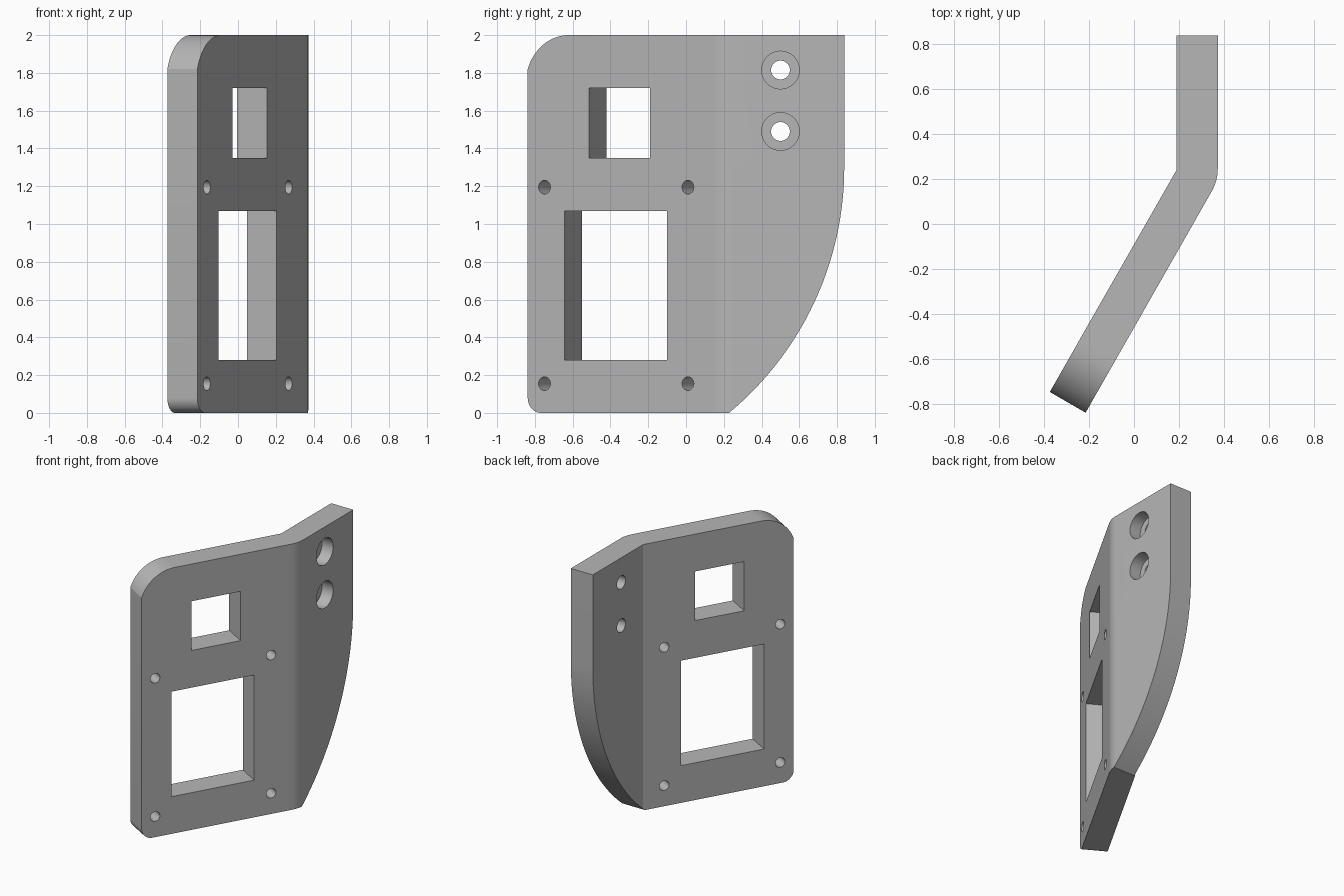
import bpy
import bmesh
from math import cos, sin, pi, radians
from mathutils import Vector

if "Cube" in bpy.data.objects:
    bpy.data.objects.remove(bpy.data.objects["Cube"], do_unlink=True)

grey = bpy.data.materials.new("plain grey")
grey.use_nodes = True
grey.diffuse_color = (0.47, 0.47, 0.47, 1)
grey.node_tree.nodes["Principled BSDF"].inputs["Base Color"].default_value = (0.47, 0.47, 0.47, 1)


def arc(cx, cy, r, a0, a1, steps):
    """Points on a circular arc, angles in radians."""
    angles = [a0 + (a1 - a0) * i / steps for i in range(steps + 1)]
    return [(cx + r * cos(a), cy + r * sin(a)) for a in angles]


def circle(cx, cy, r):
    return arc(cx, cy, r, 0, 2 * pi, 32)[:-1]


def rect(u0, u1, v0, v1):
    return [(u0, v0), (u1, v0), (u1, v1), (u0, v1)]


def prism(name, points, origin, u, v, w, w0, w1):
    """Extrude a flat outline lying in the u-v plane from w0 to w1 along w."""
    bm = bmesh.new()
    face = bm.faces.new([bm.verts.new(origin + u * a + v * b + w * w0) for a, b in points])
    moved = bmesh.ops.extrude_face_region(bm, geom=[face])["geom"]
    verts = [g for g in moved if isinstance(g, bmesh.types.BMVert)]
    bmesh.ops.translate(bm, verts=verts, vec=w * (w1 - w0))
    bmesh.ops.recalc_face_normals(bm, faces=bm.faces)
    mesh = bpy.data.meshes.new(name)
    bm.to_mesh(mesh)
    bm.free()
    obj = bpy.data.objects.new(name, mesh)
    obj.data.materials.append(grey)
    bpy.context.collection.objects.link(obj)
    return obj


X, Y, Z = Vector((1, 0, 0)), Vector((0, 1, 0)), Vector((0, 0, 1))
ZERO = Vector((0, 0, 0))
ALONG = Vector((sin(radians(30)), cos(radians(30)), 0))    # along the angled plate
OUT = Vector((cos(radians(30)), -sin(radians(30)), 0))     # out of the angled plate
EDGE = Vector((-0.215, -0.838, 0))                         # outer front edge

# Bent plate: plan outline with a rounded outer bend
plan = [(-0.374, -0.746), (-0.215, -0.838)]
plan += arc(0.172, 0.245, 0.2, radians(-30), 0, 8)
plan += [(0.372, 0.838), (0.189, 0.838), (0.189, 0.24)]
bracket = prism("bent_bracket", plan, ZERO, X, Y, Z, 0, 2)

# Cuts square to the angled plate: windows, screw holes, rounded front corners
plate_cuts = [rect(0.224, 0.848, 0.28, 1.07), rect(0.374, 0.746, 1.35, 1.72)]
plate_cuts += [circle(s, z, 0.036) for s in (0.102, 0.976) for z in (0.155, 1.195)]
r = 0.264
top = arc(0.25, 2 - r, r, pi / 2, pi - 0.325, 16)
plate_cuts.append(top + [(-0.1, top[-1][1]), (-0.1, 2.1), (0.25, 2.1)])
r = 0.08
low = arc(r, r, r, 1.5 * pi, pi, 10)
plate_cuts.append(low + [(-0.1, r), (-0.1, -0.1), (r, -0.1)])
cutters = [prism("plate_cutter", c, EDGE, ALONG, Z, OUT, -0.3, 0.1) for c in plate_cuts]

# Cuts square to the flange: curved lower edge and counterbored holes
r = 1.69
curve = arc(0.838 - r, 1.3, r, radians(-56), 0, 40)
curve += [(1, 1.3), (1, curve[0][1])]
cutters.append(prism("curve_cutter", curve, ZERO, Y, Z, X, -1, 1))
for z in (1.49, 1.815):
    cutters.append(prism("bolt_cutter", circle(0.5, z, 0.05), ZERO, Y, Z, X, 0, 0.6))
    cutters.append(prism("counterbore_cutter", circle(0.5, z, 0.1), ZERO, Y, Z, X, 0.28, 0.6))

bpy.context.view_layer.objects.active = bracket
for cutter in cutters:
    cut = bracket.modifiers.new("cut", "BOOLEAN")
    cut.operation = "DIFFERENCE"
    cut.solver = "EXACT"
    cut.object = cutter
    bpy.ops.object.modifier_apply(modifier=cut.name)
    bpy.data.objects.remove(cutter, do_unlink=True)

# Smooth the curved walls while keeping edges crisp
bpy.ops.object.select_all(action="DESELECT")
bracket.select_set(True)
bpy.ops.object.shade_smooth_by_angle(angle=radians(20))
